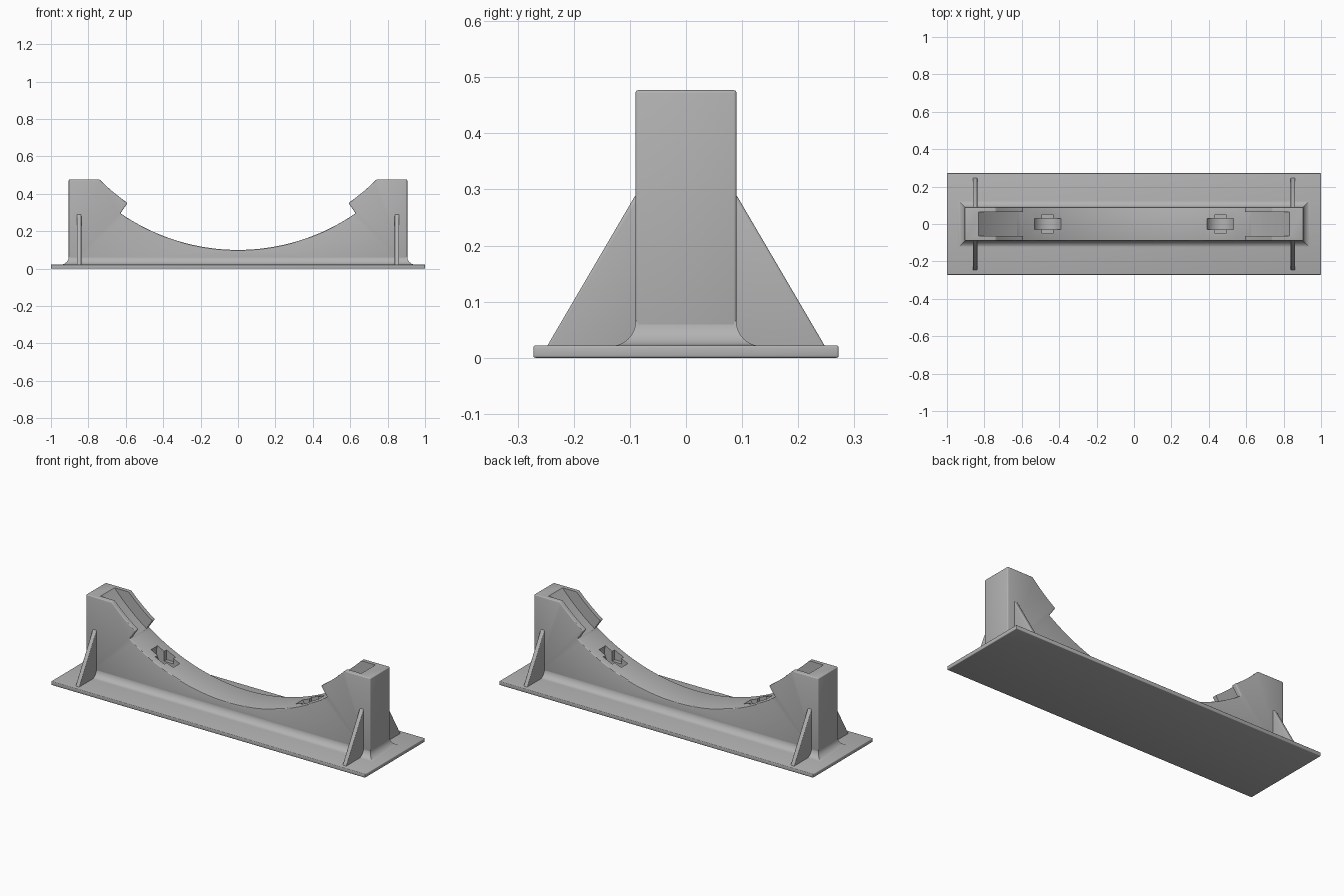
import bpy, bmesh
from math import sin, cos, acos, radians, pi

cube = bpy.data.objects.get("Cube")
if cube:
    bpy.data.objects.remove(cube, do_unlink=True)

grey = bpy.data.materials.new("plain grey")
grey.use_nodes = True
GREY = (0.45, 0.45, 0.45, 1)
grey.diffuse_color = GREY
grey.node_tree.nodes["Principled BSDF"].inputs["Base Color"].default_value = GREY

# Main dimensions
HALF_X, HALF_Y, TOP, PLATE = 0.905, 0.09, 0.477, 0.022
CENTRE_Z, R_SEAT, R_RAIL = 1.207, 1.107, 1.04
STEP = radians(34.6)


def make(name, bm):
    bmesh.ops.recalc_face_normals(bm, faces=bm.faces)
    mesh = bpy.data.meshes.new(name)
    bm.to_mesh(mesh)
    bm.free()
    mesh.materials.append(grey)
    obj = bpy.data.objects.new(name, mesh)
    bpy.context.collection.objects.link(obj)
    return obj


def loft(name, rings):
    """Closed solid through matching rings of points."""
    bm = bmesh.new()
    loops = [[bm.verts.new(p) for p in ring] for ring in rings]
    n = len(loops[0])
    for a, b in zip(loops, loops[1:]):
        for i in range(n):
            j = (i + 1) % n
            bm.faces.new((a[i], a[j], b[j], b[i]))
    bm.faces.new(loops[0])
    bm.faces.new(loops[-1][::-1])
    return make(name, bm)


def extrude_y(name, profile, half):
    return loft(name, [[(x, y, z) for x, z in profile] for y in (-half, half)])


def arc(radius, start, end, steps):
    """Points on an arc about the seat centre; angle 0 is straight down."""
    angles = [start + (end - start) * i / steps for i in range(steps + 1)]
    return [(radius * sin(a), CENTRE_Z - radius * cos(a)) for a in angles]


def select(obj):
    bpy.ops.object.select_all(action="DESELECT")
    obj.select_set(True)
    bpy.context.view_layer.objects.active = obj


def bevel(obj, width):
    mod = obj.modifiers.new("soft edges", "BEVEL")
    mod.width, mod.segments, mod.limit_method = width, 3, "ANGLE"
    select(obj)
    bpy.ops.object.modifier_apply(modifier=mod.name)


def cut(obj, cutter):
    mod = obj.modifiers.new("cut", "BOOLEAN")
    mod.operation, mod.solver, mod.object = "DIFFERENCE", "EXACT", cutter
    select(obj)
    bpy.ops.object.modifier_apply(modifier=mod.name)
    bpy.data.objects.remove(cutter, do_unlink=True)


def smooth(obj):
    select(obj)
    bpy.ops.object.shade_smooth_by_angle(angle=radians(30))


def rectangle(hx, hy, z):
    return [(-hx, -hy, z), (hx, -hy, z), (hx, hy, z), (-hx, hy, z)]


# Base plate
plate = loft("base_plate", [rectangle(1, 0.272, 0), rectangle(1, 0.272, PLATE)])
bevel(plate, 0.004)
smooth(plate)

# Cradle body: raised end cheeks with a stepped circular seat
rim = acos((CENTRE_Z - TOP) / R_RAIL)
profile = [(-HALF_X, 0.01), (-HALF_X, TOP)]
profile += arc(R_RAIL, -rim, -STEP, 10)
profile += arc(R_SEAT, -STEP, STEP, 56)
profile += arc(R_RAIL, STEP, rim, 10)
profile += [(HALF_X, TOP), (HALF_X, 0.01)]
body = extrude_y("cradle_body", profile, HALF_Y)
bevel(body, 0.005)

for side in (-1, 1):
    # Channel between the rails, continuing the seat curve up to the top
    channel = arc(R_SEAT - 0.001, side * (STEP - 0.03), side * 0.9, 20)
    channel += [(side * 0.5, 0.75), (side * 0.5, 0.45)]
    cut(body, extrude_y("channel_cutter", channel, 0.064))

    # Round-bottomed slot with a wider cross slot in the seat
    x, z = side * 0.462, 0.203
    disc = [(x + 0.078 * cos(2 * pi * i / 40), z + 0.078 * sin(2 * pi * i / 40))
            for i in range(40)]
    cut(body, extrude_y("slot_cutter", disc, 0.03))
    cross = [(x - 0.029, z - 0.045), (x + 0.029, z - 0.045),
             (x + 0.029, z + 0.1), (x - 0.029, z + 0.1)]
    cut(body, extrude_y("cross_slot_cutter", cross, 0.052))
smooth(body)

# Concave fillet where the body meets the plate
FILLET = 0.045
rings = []
for i in range(11):
    a = pi / 2 * i / 10
    out = FILLET * (1 - sin(a)) - 0.0005
    rings.append(rectangle(HALF_X + out, HALF_Y + out,
                           PLATE - 0.001 + FILLET * (1 - cos(a))))
smooth(loft("base_fillet", rings))

# Triangular gussets at both ends, front and back
for x_name, sx in (("right", -1), ("left", 1)):
    for y_name, sy in (("front", -1), ("back", 1)):
        triangle = [(0.08, 0.015), (0.251, 0.015), (0.09, 0.29), (0.08, 0.29)]
        gusset = loft(f"{y_name}_{x_name}_gusset",
                      [[(sx * 0.85 + dx, sy * y, z) for y, z in triangle]
                       for dx in (-0.012, 0.012)])
        bevel(gusset, 0.004)
        smooth(gusset)
